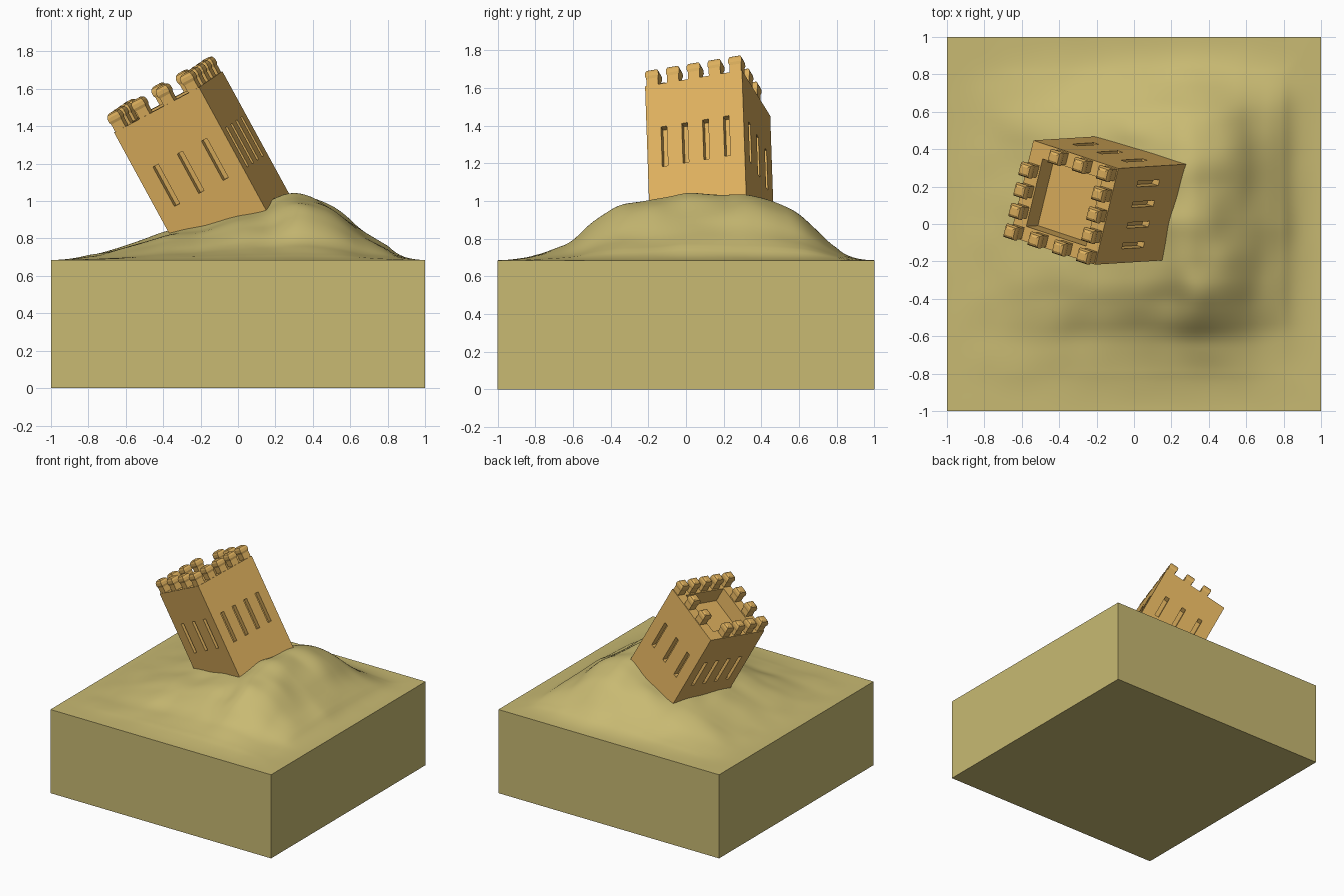
import bpy, bmesh, math
from mathutils import Matrix, Vector, noise

if "Cube" in bpy.data.objects:
    bpy.data.objects.remove(bpy.data.objects["Cube"])


def material(name, color):
    m = bpy.data.materials.new(name)
    m.diffuse_color = (*color, 1)
    m.use_nodes = True
    m.node_tree.nodes["Principled BSDF"].inputs["Base Color"].default_value = m.diffuse_color
    return m


def make_object(name, bm, mat=None):
    bmesh.ops.recalc_face_normals(bm, faces=bm.faces[:])
    mesh = bpy.data.meshes.new(name)
    bm.to_mesh(mesh)
    bm.free()
    ob = bpy.data.objects.new(name, mesh)
    bpy.context.collection.objects.link(ob)
    if mat:
        mesh.materials.append(mat)
    return ob


def add_box(bm, lo, hi):
    lo, hi = Vector(lo), Vector(hi)
    size = hi - lo
    bmesh.ops.create_cube(bm, size=1, matrix=Matrix.Translation((lo + hi) / 2)
                          @ Matrix.Diagonal((*size, 1)))


sand = material("sand", (0.58, 0.49, 0.17))
packed_sand = material("packed_sand", (0.72, 0.43, 0.11))

# Mound silhouettes along x and along y, as fractions of the mound height
ACROSS = [(-1, 0), (-.75, .08), (-.5, .3), (-.4, .4), (-.2, .52), (0, .7), (.15, .8), (.28, .99),
          (.36, 1), (.45, .9), (.55, .7), (.65, .43), (.75, .27), (.85, .11), (1, 0)]
DEEP = [(-1, 0), (-.8, .08), (-.6, .25), (-.5, .52), (-.35, .78), (-.2, .87), (0, 1), (.3, .93),
        (.5, .88), (.6, .73), (.7, .43), (.8, .16), (.9, .05), (1, 0)]


def lookup(table, t):
    t = max(-1, min(1, t))
    for (a, va), (b, vb) in zip(table, table[1:]):
        if t <= b:
            return va + (vb - va) * (t - a) / (b - a)
    return 0


def smooth_lookup(table, t):
    return sum(lookup(table, t + d) for d in (-.04, -.02, 0, .02, .04)) / 5


# Block of sand with a lumpy mound on top
bm = bmesh.new()
bmesh.ops.create_grid(bm, x_segments=90, y_segments=90, size=1)
for v in bm.verts:
    x, y = v.co.xy
    edge = min(1, 5 * (1 - max(abs(x), abs(y))))
    wobble = noise.noise(Vector((x * 3, y * 3, 4.2)))
    h = smooth_lookup(ACROSS, x + .03 * wobble) * smooth_lookup(DEEP, y + .03 * wobble)
    lumps = noise.noise(Vector((x * 5, y * 5, 1.3)))
    v.co.z = .685 + edge * (.37 * h + lumps * (.004 + .03 * h))
rim = [e for e in bm.edges if e.is_boundary]
skirt = bmesh.ops.extrude_edge_only(bm, edges=rim)["geom"]
for v in skirt:
    if isinstance(v, bmesh.types.BMVert):
        v.co.z = 0
low = [e for e in bm.edges if e.is_boundary]
bmesh.ops.edgeloop_fill(bm, edges=low)
ground = make_object("sand_block", bm, sand)
bpy.context.view_layer.objects.active = ground
ground.select_set(True)
bpy.ops.object.shade_smooth_by_angle(angle=math.radians(40))
ground.select_set(False)

# Leaning tower frame: origin at the centre of the tower's top
zdir = Vector((-.478, -.03, .876)).normalized()
xdir = Vector((.849, -.28, .448))
xdir = (xdir - zdir * xdir.dot(zdir)).normalized()
ydir = zdir.cross(xdir)
frame = Matrix((xdir, ydir, zdir)).transposed().to_4x4()
frame.translation = (-.373, .115, 1.53)
H = .268          # half width
WALL = .08
IN = H - .038     # merlon line

# Tower body
bm = bmesh.new()
add_box(bm, (-H, -H, -.77), (H, H, 0))
tower = make_object("tower", bm, packed_sand)
tower.matrix_world = frame

# Cutters: open roof, and window slits between the merlons
bm = bmesh.new()
I = H - WALL
add_box(bm, (-I, -I, -.13), (I, I, .1))
for side in (-1, 1):
    a, b = sorted((side * (H - .04), side * (H + .05)))
    for k in range(4):
        c = IN * (-.75 + .5 * k)
        add_box(bm, (a, c - .016, -.5), (b, c + .016, -.26))
    for k in range(3):
        c = IN * (k - 1) * 2 / 3
        add_box(bm, (c - .017, a, -.5), (c + .017, b, -.26))
cutter = make_object("tower_cutter", bm)
cutter.matrix_world = frame
cutter.hide_render = True
cutter.hide_set(True)
cut = tower.modifiers.new("openings", "BOOLEAN")
cut.object = cutter
cut.operation = "DIFFERENCE"
cut.solver = "EXACT"

# Merlons: square stems with swollen, rounded heads (one corner has crumbled off)
RINGS = [(.032, -.005), (.032, .045), (.037, .06), (.036, .08), (.03, .095), (.018, .102)]
spots = [(s * IN, IN * (-1 + .5 * k)) for s in (-1, 1) for k in range(5)]
spots += [(IN * k / 3, s * IN) for s in (-1, 1) for k in (-1, 1)]
bm = bmesh.new()
for cx, cy in spots:
    if cx < 0 and cy > IN * .9 and abs(cx) > IN * .9:
        continue
    loops = [[bm.verts.new((cx + sx * r, cy + sy * r, z))
              for sx, sy in ((-1, -1), (1, -1), (1, 1), (-1, 1))] for r, z in RINGS]
    for lo, hi in zip(loops, loops[1:]):
        for i in range(4):
            j = (i + 1) % 4
            bm.faces.new((lo[i], lo[j], hi[j], hi[i]))
    bm.faces.new(loops[0][::-1])
    bm.faces.new(loops[-1])
merlons = make_object("merlons", bm, packed_sand)
merlons.matrix_world = frame
